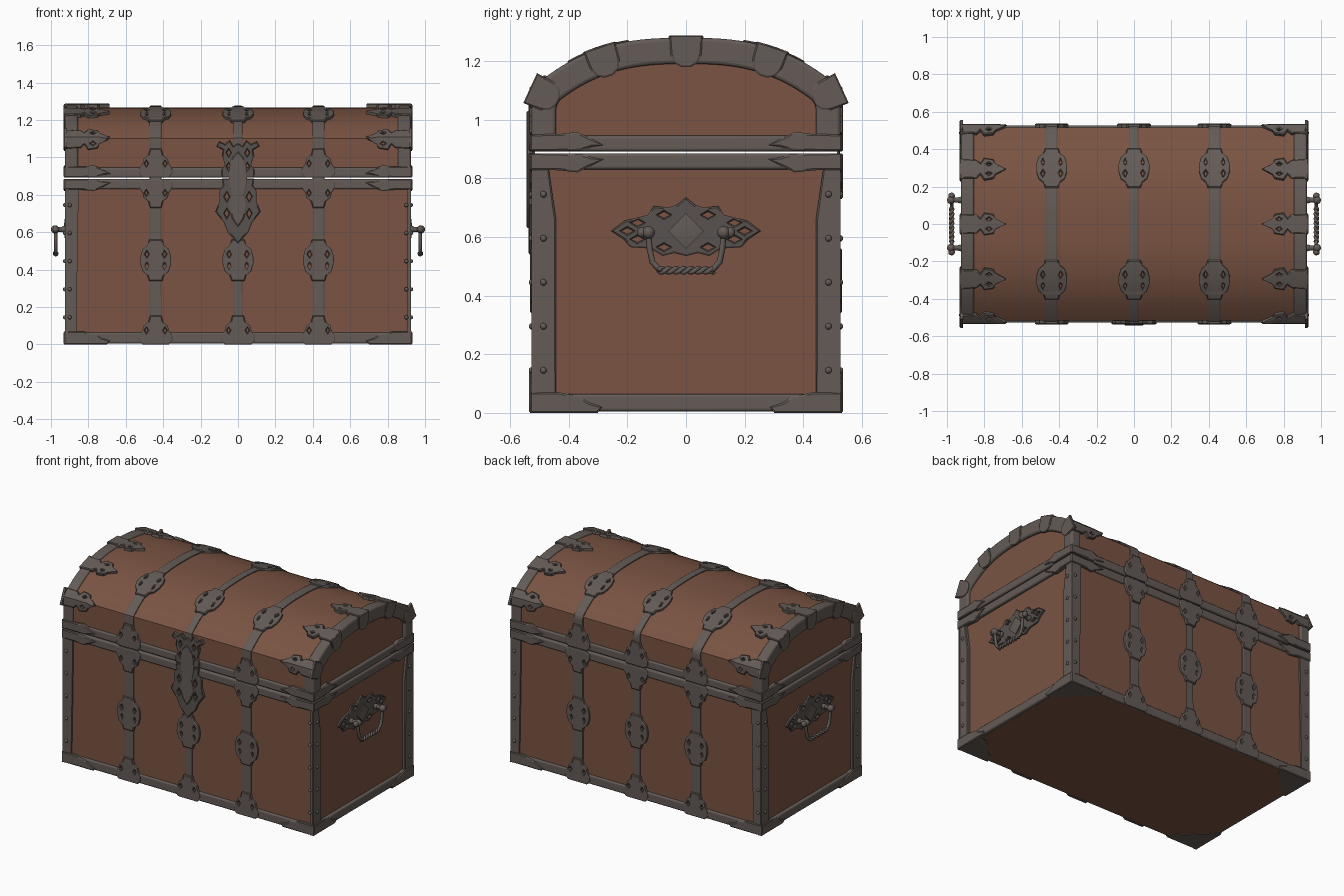
import bpy, bmesh, math
from mathutils import Vector

if "Cube" in bpy.data.objects:
    bpy.data.objects.remove(bpy.data.objects["Cube"])


def material(name, rgb):
    m = bpy.data.materials.new(name)
    m.use_nodes = True
    m.diffuse_color = (*rgb, 1)
    m.node_tree.nodes["Principled BSDF"].inputs["Base Color"].default_value = (*rgb, 1)
    return m


WOOD = material("brown wood", (0.195, 0.088, 0.055))
IRON = material("grey iron", (0.125, 0.104, 0.094))
DARK = material("dark iron", (0.098, 0.084, 0.077))

WIDTH, DEPTH, SHOULDER, RISE = 0.905, 0.515, 1.10, 0.167
SEAM = 0.892

# Cross-section running up the front, over the lid and down the back
ARC = []
for i in range(41):
    y = -math.cos(math.pi * i / 40)
    ARC.append(Vector((y * DEPTH, SHOULDER + RISE * (1 - abs(y) ** 2.7))))
PROFILE = [Vector((-DEPTH, 0))] + ARC + [Vector((DEPTH, 0))]
SEGMENTS = list(zip(PROFILE, PROFILE[1:]))
TOTAL = sum((b - a).length for a, b in SEGMENTS)


def point(s):
    for a, b in SEGMENTS:
        length = (b - a).length
        if s <= length or b is PROFILE[-1]:
            return a + (b - a) * (s / length)
        s -= length


def frame(s):
    d = (point(s + 0.015) - point(s - 0.015)).normalized()
    return point(s), Vector((-d.y, d.x))


def wrap(x, s, h):
    p, n = frame(s)
    p = p + n * h
    return Vector((x, p.x, p.y))


def s_at(y):
    return min((i * TOTAL / 800 for i in range(250, 551)), key=lambda s: abs(point(s).x - y))


def finish(name, bm, mat, bevel=0):
    bmesh.ops.recalc_face_normals(bm, faces=bm.faces[:])
    mesh = bpy.data.meshes.new(name)
    bm.to_mesh(mesh)
    bm.free()
    mesh.materials.append(mat)
    ob = bpy.data.objects.new(name, mesh)
    bpy.context.collection.objects.link(ob)
    if bevel:
        mod = ob.modifiers.new("rounded edges", "BEVEL")
        mod.width, mod.segments, mod.limit_method = bevel, 3, "ANGLE"
    return ob


def prism(name, outline, x0, x1, mat, bevel=0):
    bm = bmesh.new()
    face = bm.faces.new([bm.verts.new((x0, y, z)) for y, z in outline])
    ret = bmesh.ops.extrude_face_region(bm, geom=[face], use_keep_orig=True)
    for v in ret["geom"]:
        if isinstance(v, bmesh.types.BMVert):
            v.co.x = x1
    return finish(name, bm, mat, bevel)


def block(name, x, y, z0, z1, mat, bevel=0):
    return prism(name, [(-y, z0), (y, z0), (y, z1), (-y, z1)], -x, x, mat, bevel)


def plate(name, loops, place, top, mat=IRON, step=0, chamfer=0.006):
    """Pierced plate drawn flat from outline and holes, then laid on a surface."""
    bm = bmesh.new()
    for loop in loops:
        vs = [bm.verts.new((u, v, 0)) for u, v in loop]
        for a, b in zip(vs, vs[1:] + vs[:1]):
            bm.edges.new((a, b))
    bmesh.ops.triangle_fill(bm, edges=bm.edges[:], use_beauty=True, normal=(0, 0, 1))
    if step:
        low, high = min(v for _, v in loops[0]), max(v for _, v in loops[0])
        for i in range(1, math.ceil((high - low) / step)):
            bmesh.ops.bisect_plane(bm, geom=bm.verts[:] + bm.edges[:] + bm.faces[:],
                                   plane_co=(0, low + i * step, 0), plane_no=(0, 1, 0))
    ret = bmesh.ops.extrude_face_region(bm, geom=bm.faces[:], use_keep_orig=True)
    faces = [g for g in ret["geom"] if isinstance(g, bmesh.types.BMFace)]
    for v in {v for f in faces for v in f.verts}:
        v.co.z = top - 0.004
    if chamfer:
        bmesh.ops.inset_region(bm, faces=faces, thickness=chamfer, use_even_offset=False)
    for v in {v for f in faces for v in f.verts}:
        v.co.z = top
    for v in bm.verts:
        v.co = place(*v.co)
    return finish(name, bm, mat)


def sym(half):
    return half + [(-u, v) for u, v in reversed(half) if u]


def diamond(u, v, a, b):
    return [(u + a, v), (u, v + b), (u - a, v), (u, v - b)]


def balls(name, centres, radius, mat=IRON):
    bm = bmesh.new()
    for c in centres:
        ret = bmesh.ops.create_uvsphere(bm, u_segments=12, v_segments=8, radius=radius)
        bmesh.ops.translate(bm, verts=ret["verts"], vec=c)
    return finish(name, bm, mat)


def tube(name, points, radius, mat):
    cu = bpy.data.curves.new(name, "CURVE")
    cu.dimensions, cu.bevel_depth, cu.bevel_resolution = "3D", radius, 2
    cu.use_fill_caps = True
    sp = cu.splines.new("POLY")
    sp.points.add(len(points) - 1)
    for p, co in zip(sp.points, points):
        p.co = (*co, 1)
    cu.materials.append(mat)
    bpy.context.collection.objects.link(bpy.data.objects.new(name, cu))


# Wooden body and domed lid
block("chest_body", WIDTH, DEPTH, 0.004, 0.88, WOOD)
prism("chest_lid", [(-DEPTH, SEAM)] + [tuple(p) for p in ARC] + [(DEPTH, SEAM)], -WIDTH, WIDTH, WOOD)

# Iron rims around the base and both sides of the seam
for name, z0, z1 in (("base_rim", 0.005, 0.065), ("body_rim", 0.83, 0.885), ("lid_rim", SEAM, 0.945)):
    block(name, 0.925, 0.527, z0, z1, IRON, 0.01)

# Arched end frames of the lid
for side in (-1, 1):
    bm = bmesh.new()
    rows = []
    for i in range(61):
        p = wrap(0, SEAM + (TOTAL - 2 * SEAM) * i / 60, 0.012)
        q = (p.y * 0.84, SEAM + (p.z - SEAM) * 0.77)
        rows.append([bm.verts.new((side * x, y, z)) for x, (y, z) in
                     ((0.925, (p.y, p.z)), (0.925, q), (0.855, q), (0.855, (p.y, p.z)))])
    for a, b in zip(rows, rows[1:]):
        for k in range(4):
            bm.faces.new((a[k], a[k - 1], b[k - 1], b[k]))
    bm.faces.new(rows[0])
    bm.faces.new(rows[-1])
    finish("lid_end_frame", bm, IRON, 0.012)

# Straps with pierced rosettes and leaves, front to back
ROSETTE = [sym([(0.035, -0.11), (0.045, -0.08), (0.07, -0.06), (0.082, -0.02),
                (0.082, 0.02), (0.07, 0.06), (0.045, 0.08), (0.035, 0.11)])]
ROSETTE += [diamond(a * 0.047, b * 0.032, 0.009, 0.018) for a in (-1, 1) for b in (-1, 1)]
LEAF = [sym([(0.07, 0), (0.09, 0.02), (0.088, 0.05), (0.07, 0.075), (0.065, 0.1),
             (0.04, 0.12), (0.03, 0.155)])]
LEAF += [diamond(a * 0.05, 0.075, 0.008, 0.016) for a in (-1, 1)]
for x in (-0.44, 0, 0.43):
    w = 0.024 if x == 0 else 0.032
    plate("strap", [[(-w, 0), (w, 0), (w, TOTAL), (-w, TOTAL)]],
          lambda u, v, h: wrap(x + u, v, h), 0.01, step=0.02)
    for back in (False, True):
        def along(start, way):
            return lambda u, v, h: wrap(x + u, TOTAL - start - way * v if back else start + way * v, h)
        for s in (0.45, s_at(-0.3)):
            plate("strap_rosette", ROSETTE, along(s, 1), 0.017, step=0.03)
        plate("strap_foot_leaf", LEAF, along(0, 1), 0.02)
        if x or back:
            plate("strap_body_leaf", LEAF, along(0.885, -1), 0.02)
            plate("strap_lid_leaf", LEAF, along(SEAM, 1), 0.021)

# Lock plate and hasp
LOCK = [sym([(0, 0.54), (0.03, 0.575), (0.055, 0.6), (0.075, 0.65), (0.12, 0.71), (0.1, 0.76),
             (0.1, 0.82), (0.08, 0.85), (0.085, 0.886)])]
LOCK += [diamond(a * 0.06, z, 0.012, 0.025) for a in (-1, 1) for z in (0.7, 0.79)]
plate("lock_plate", LOCK, wrap, 0.022, DARK)
HASP = [sym([(0.085, SEAM), (0.09, 0.93), (0.07, 0.96), (0.085, 1.01), (0.08, 1.04), (0.115, 1.06),
             (0.1, 1.085), (0.07, 1.07), (0.045, 1.09), (0.025, 1.06), (0, 1.075)])]
HASP += [diamond(a * 0.05, z, 0.01, 0.02) for a in (-1, 1) for z in (0.95, 1.025)]
plate("hasp", HASP, wrap, 0.022, DARK)
plate("hasp_tongue", [sym([(0, 0.63), (0.03, 0.67), (0.05, 0.74), (0.035, 0.8), (0.05, 0.87),
                           (0.045, 0.95), (0.03, 1.0), (0, 1.03)])], wrap, 0.029, IRON)

# Claws gripping the lid ends
CLAW = [[(0, -0.052), (0.09, -0.05), (0.11, -0.03), (0.13, -0.06), (0.18, -0.052), (0.19, -0.03),
         (0.245, 0), (0.19, 0.03), (0.18, 0.052), (0.13, 0.06), (0.11, 0.03), (0.09, 0.05), (0, 0.052)],
        diamond(0.155, 0.026, 0.014, 0.008), diamond(0.155, -0.026, 0.014, 0.008)]
TONGUE = [sym([(0.056, -0.018), (0.053, 0.045), (0.038, 0.075), (0.015, 0.088)])]
for side in (-1, 1):
    for s in (SHOULDER, s_at(-0.29), TOTAL / 2, TOTAL - s_at(-0.29), TOTAL - SHOULDER):
        def on_end(u, v, h):
            p, n = frame(s)
            p = p + Vector((n.y, -n.x)) * u - n * v
            return Vector((side * (0.915 + h), p.x, p.y))
        plate("lid_claw", CLAW, lambda u, v, h: wrap(side * (0.931 - u), s + v, h), 0.02, step=0.02)
        plate("lid_claw_tongue", TONGUE, on_end, 0.017)

# Corner leaves, posts, foot plates and rivets on every corner
RIM_LEAF = [(0, -0.028), (0, 0.028), (0.1, 0.03), (0.16, 0.037), (0.2, 0.018), (0.25, -0.008),
            (0.21, -0.014), (0.17, -0.026), (0.1, -0.028)]
FOOT_LEAF = [(0, 0), (0, 0.068), (0.1, 0.07), (0.17, 0.055), (0.2, 0.035), (0.245, 0.02), (0.23, 0)]
FOOT = [(0, 0), (0.22, 0), (0.2, 0.06), (0.15, 0.09), (0.11, 0.14), (0.07, 0.18), (0, 0.2)]
rivets = []
for sx in (-1, 1):
    for sy in (-1, 1):
        def long_face(u, v, h):
            return Vector((sx * (0.93 - u), sy * (DEPTH + h), v))

        def end_face(u, v, h):
            return Vector((sx * (WIDTH + h), sy * (0.531 - u), v))
        for face, base in ((long_face, 0), (end_face, 0.01)):
            plate("lid_corner_leaf", [RIM_LEAF], lambda u, v, h: face(u, 0.921 + v, h), 0.017 + base)
            plate("body_corner_leaf", [RIM_LEAF], lambda u, v, h: face(u, 0.857 - v, h), 0.017 + base)
            plate("foot_corner_leaf", [FOOT_LEAF], face, 0.017 + base)
        w = 0.012 if sx > 0 > sy else 0.065
        plate("post_long_side", [[(0.004, 0.05), (w, 0.05), (w * 1.2, 0.84), (0.004, 0.84)]],
              long_face, 0.011, chamfer=0)
        plate("post_end_side", [[(0.004, 0.05), (0.088, 0.05), (0.088, 0.66), (0.062, 0.84), (0.004, 0.84)]],
              end_face, 0.02)
        plate("foot_plate", [FOOT], lambda u, v, h: Vector((sx * (0.925 - u), sy * (0.527 - v), 0.006 - h)),
              0.006, chamfer=0)
        for i in range(5):
            z = 0.145 + 0.15 * i
            rivets += [long_face(0.03, z, 0.01), end_face(0.045, z, 0.02)]
balls("rivets", rivets, 0.011)

# Carrying handles on both ends
BACKPLATE = [sym([(0, -0.085), (0.04, -0.075), (0.08, -0.085), (0.12, -0.06), (0.19, -0.055), (0.21, -0.03),
                  (0.255, 0), (0.21, 0.035), (0.17, 0.045), (0.13, 0.055), (0.11, 0.085), (0.06, 0.08),
                  (0.03, 0.09), (0, 0.115)])]
BACKPLATE += [diamond(a * u, v, 0.022, 0.011) for a in (-1, 1)
              for u, v in ((0.2, 0), (0.165, 0.028), (0.165, -0.028), (0.075, 0.055), (0.075, -0.055))]
for side in (-1, 1):
    plate("handle_plate", BACKPLATE, lambda u, v, h: Vector((side * (WIDTH + h), u, 0.62 + v)), 0.014, DARK)
    plate("handle_boss", [diamond(0, 0, 0.06, 0.06)],
          lambda u, v, h: Vector((side * (WIDTH + h), u, 0.62 + v)), 0.024, IRON, chamfer=0.03)
    for sy in (-1, 1):
        y = sy * 0.128
        tube("handle_post", [(side * WIDTH, y, 0.615), (side * 0.975, y, 0.615)], 0.014, IRON)
        balls("handle_knob", [(side * 0.978, y, 0.615)], 0.022)
        balls("handle_finial", [(side * 0.975, sy * 0.15, 0.615), (side * 0.93, y, 0.615)], 0.018)
        tube("handle_arm", [(side * 0.975, sy * a, z) for a, z in
                            ((0.128, 0.615), (0.124, 0.56), (0.115, 0.515), (0.095, 0.492), (0.08, 0.487))],
             0.01, IRON)
    for phase in (0, math.pi):
        tube("handle_twisted_grip", [(side * (0.975 + 0.007 * math.cos(phase + i * 0.5)), -0.095 + 0.19 * i / 48,
                                      0.486 + 0.007 * math.sin(phase + i * 0.5)) for i in range(49)], 0.008, IRON)

# Smooth rounded surfaces while keeping edges sharp
bpy.ops.object.select_all(action="DESELECT")
for ob in bpy.context.collection.objects:
    if ob.type == "MESH":
        ob.select_set(True)
        bpy.context.view_layer.objects.active = ob
bpy.ops.object.shade_smooth_by_angle(angle=math.radians(30))
